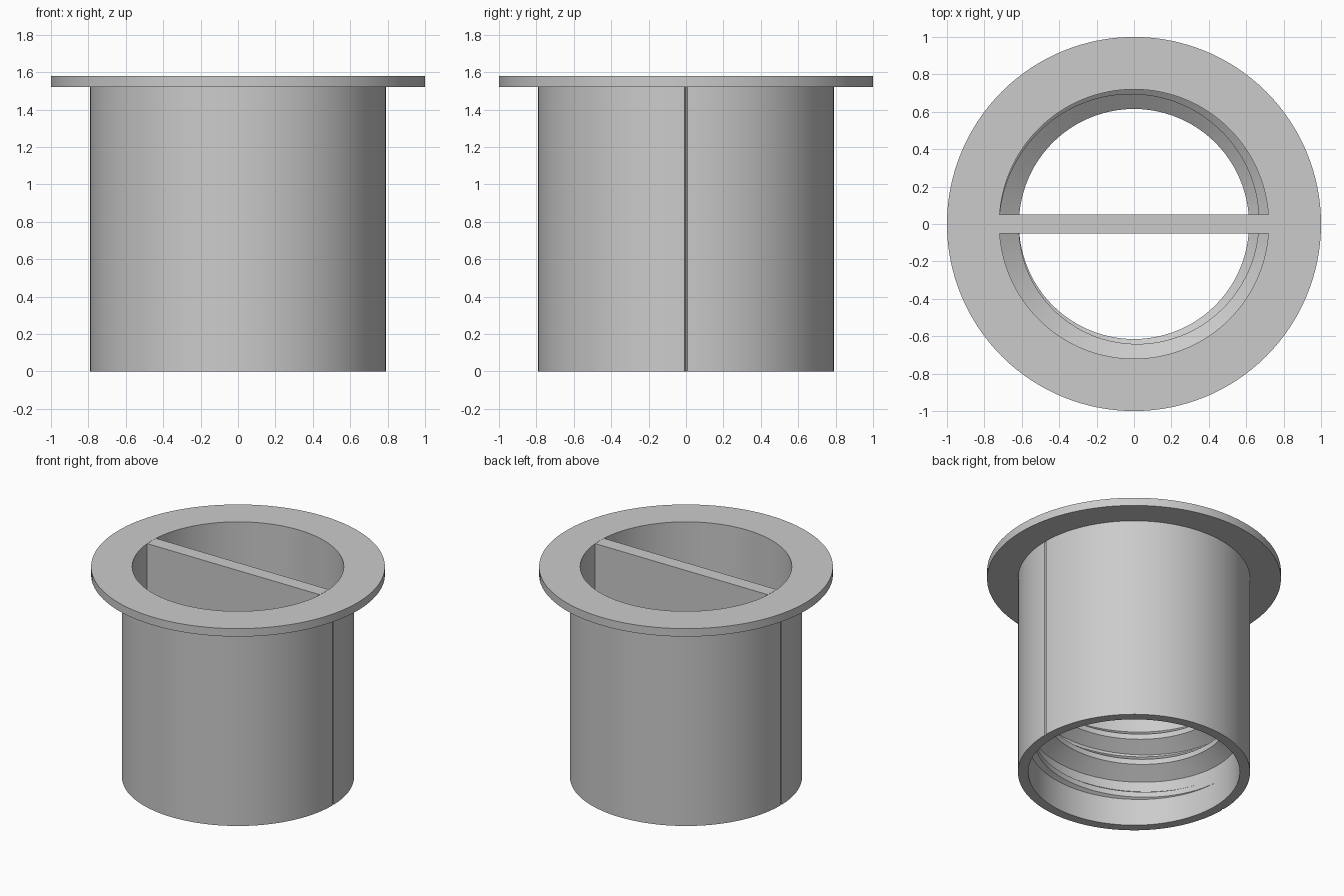
import bpy, bmesh, math

cube = bpy.data.objects.get("Cube")
if cube:
    bpy.data.objects.remove(cube, do_unlink=True)

grey = bpy.data.materials.new("plain grey")
grey.use_nodes = True
colour = (0.6, 0.6, 0.6, 1)
grey.diffuse_color = colour
grey.node_tree.nodes["Principled BSDF"].inputs["Base Color"].default_value = colour

BORE, TUBE, FLANGE = 0.72, 0.79, 1.0
SHOULDER, TOP = 1.52, 1.58


def finish(name, bm):
    bmesh.ops.recalc_face_normals(bm, faces=bm.faces)
    mesh = bpy.data.meshes.new(name)
    bm.to_mesh(mesh)
    bm.free()
    mesh.materials.append(grey)
    obj = bpy.data.objects.new(name, mesh)
    bpy.context.collection.objects.link(obj)
    bpy.ops.object.select_all(action='DESELECT')
    obj.select_set(True)
    bpy.context.view_layer.objects.active = obj
    bpy.ops.object.shade_smooth_by_angle(angle=math.radians(25))
    return obj


def skin(bm, rings, closed):
    """Bridge a row of equal closed sections with quads."""
    n = len(rings[0])
    for i in range(len(rings) if closed else len(rings) - 1):
        a, b = rings[i], rings[(i + 1) % len(rings)]
        for j in range(n):
            k = (j + 1) % n
            bm.faces.new((a[j], a[k], b[k], b[j]))


# Flanged sleeve: lathed wall with a fine vertical groove on each side
SEGMENTS, GROOVE = 128, 0.009
angles = [2 * math.pi * i / SEGMENTS for i in range(SEGMENTS)]
angles += [side + s * GROOVE for side in (0, math.pi) for s in (-1, 1)]
bm = bmesh.new()
rings = []
for a in sorted(angles):
    in_groove = abs(math.sin(a)) < GROOVE / 2
    outer = TUBE - 0.012 if in_groove else TUBE
    profile = [(BORE, 0), (outer, 0), (outer, SHOULDER),
               (FLANGE, SHOULDER), (FLANGE, TOP), (BORE, TOP)]
    rings.append([bm.verts.new((r * math.cos(a), r * math.sin(a), z))
                  for r, z in profile])
skin(bm, rings, True)
finish("flanged_sleeve", bm)

# Grip bar across the opening, flush with the flange
bm = bmesh.new()
bmesh.ops.create_cube(bm, size=1)
BAR_BOTTOM, HALF = 0.92, 0.052
reach = math.sqrt(BORE ** 2 - HALF ** 2)
for v in bm.verts:
    v.co = (v.co.x * 2 * reach, v.co.y * 2 * HALF,
            TOP if v.co.z > 0 else BAR_BOTTOM)
finish("grip_bar", bm)

# Internal screw thread: swept trapezoid that fades in and out over one turn
TURNS, PITCH, START, DEPTH, STEPS = 3, 0.205, 0.82, 0.105, 96
bm = bmesh.new()
rings = []
for i in range(TURNS * STEPS + 1):
    t = i / STEPS
    fade = max(0.01, min(1, t, TURNS - t))
    a = math.pi - 2 * math.pi * t
    z = START - PITCH * t
    crest = BORE - DEPTH * fade
    base = 0.022 + 0.08 * fade
    section = [(BORE + 0.003, -base), (crest, -0.02),
               (crest, 0.02), (BORE + 0.003, base)]
    rings.append([bm.verts.new((r * math.cos(a), r * math.sin(a), z + dz))
                  for r, dz in section])
skin(bm, rings, False)
bm.faces.new(rings[0])
bm.faces.new(rings[-1])
finish("screw_thread", bm)
